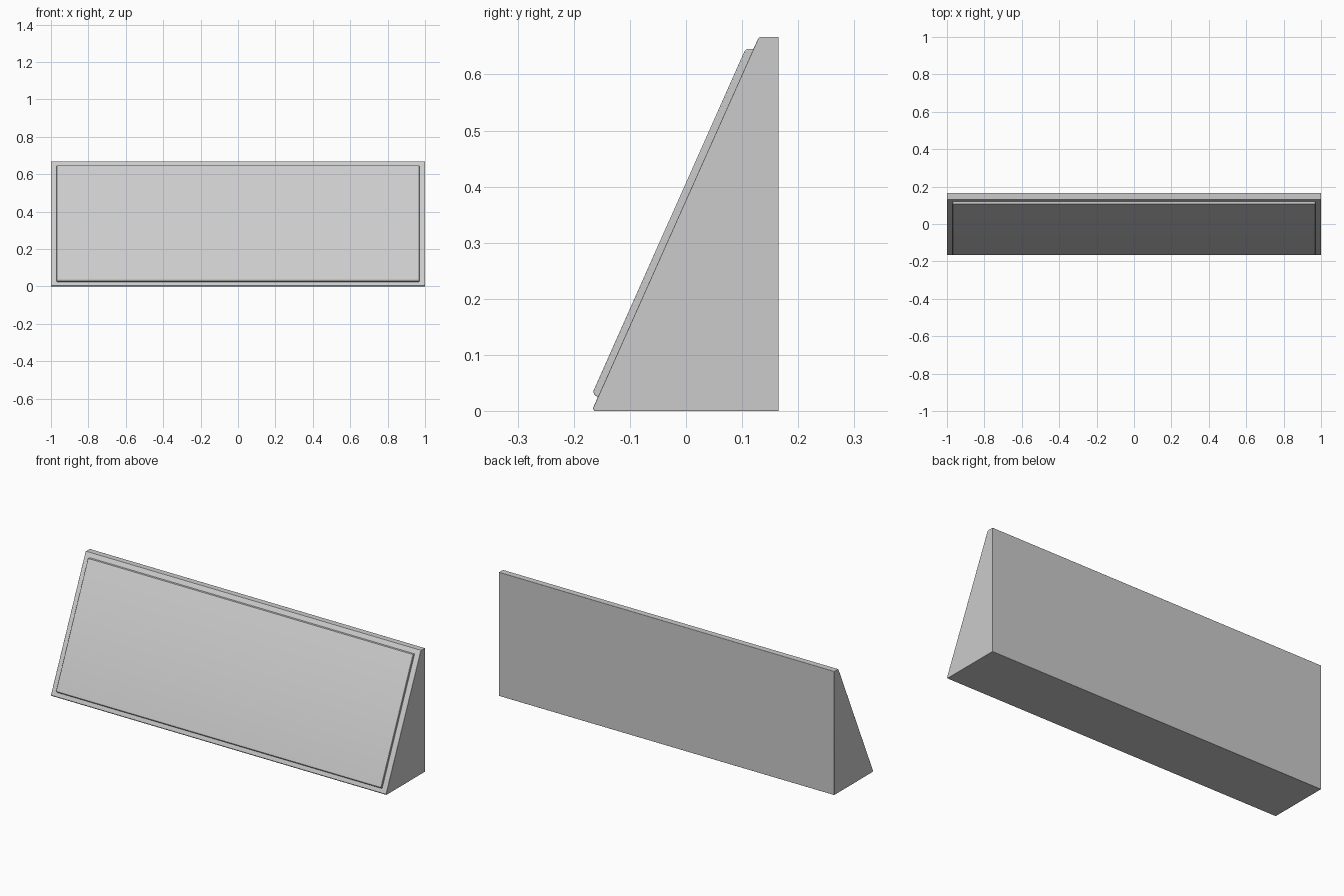
import bpy, bmesh

if "Cube" in bpy.data.objects:
    bpy.data.objects.remove(bpy.data.objects["Cube"])


def prism(name, profile, half_width, bevel):
    """Extrude a (y, z) profile along x, centred on x = 0."""
    bm = bmesh.new()
    face = bm.faces.new([bm.verts.new((-half_width, y, z)) for y, z in profile])
    ext = bmesh.ops.extrude_face_region(bm, geom=[face])
    moved = [v for v in ext["geom"] if isinstance(v, bmesh.types.BMVert)]
    bmesh.ops.translate(bm, verts=moved, vec=(2 * half_width, 0, 0))
    bmesh.ops.recalc_face_normals(bm, faces=bm.faces)
    me = bpy.data.meshes.new(name)
    bm.to_mesh(me)
    bm.free()
    ob = bpy.data.objects.new(name, me)
    bpy.context.collection.objects.link(ob)
    mod = ob.modifiers.new("soft_edges", "BEVEL")
    mod.width = bevel
    mod.segments = 2
    mod.limit_method = "ANGLE"
    mod.angle_limit = 1.0
    bpy.ops.object.select_all(action="DESELECT")
    ob.select_set(True)
    bpy.context.view_layer.objects.active = ob
    bpy.ops.object.shade_smooth_by_angle()
    return ob


# Wedge-shaped housing with a flat top ledge
prism("wedge_body", [
    (-0.163, 0.0), (0.165, 0.0), (0.165, 0.667), (0.132, 0.667),
    (0.128, 0.663), (-0.166, 0.005)], 1.0, 0.001)

# Thin raised panel on the sloping front, bottom edge square to the slope
prism("front_panel", [
    (-0.150, 0.018), (0.130, 0.645), (0.108, 0.645), (0.104, 0.641),
    (-0.165, 0.036), (-0.164, 0.030)], 0.97, 0.002)
